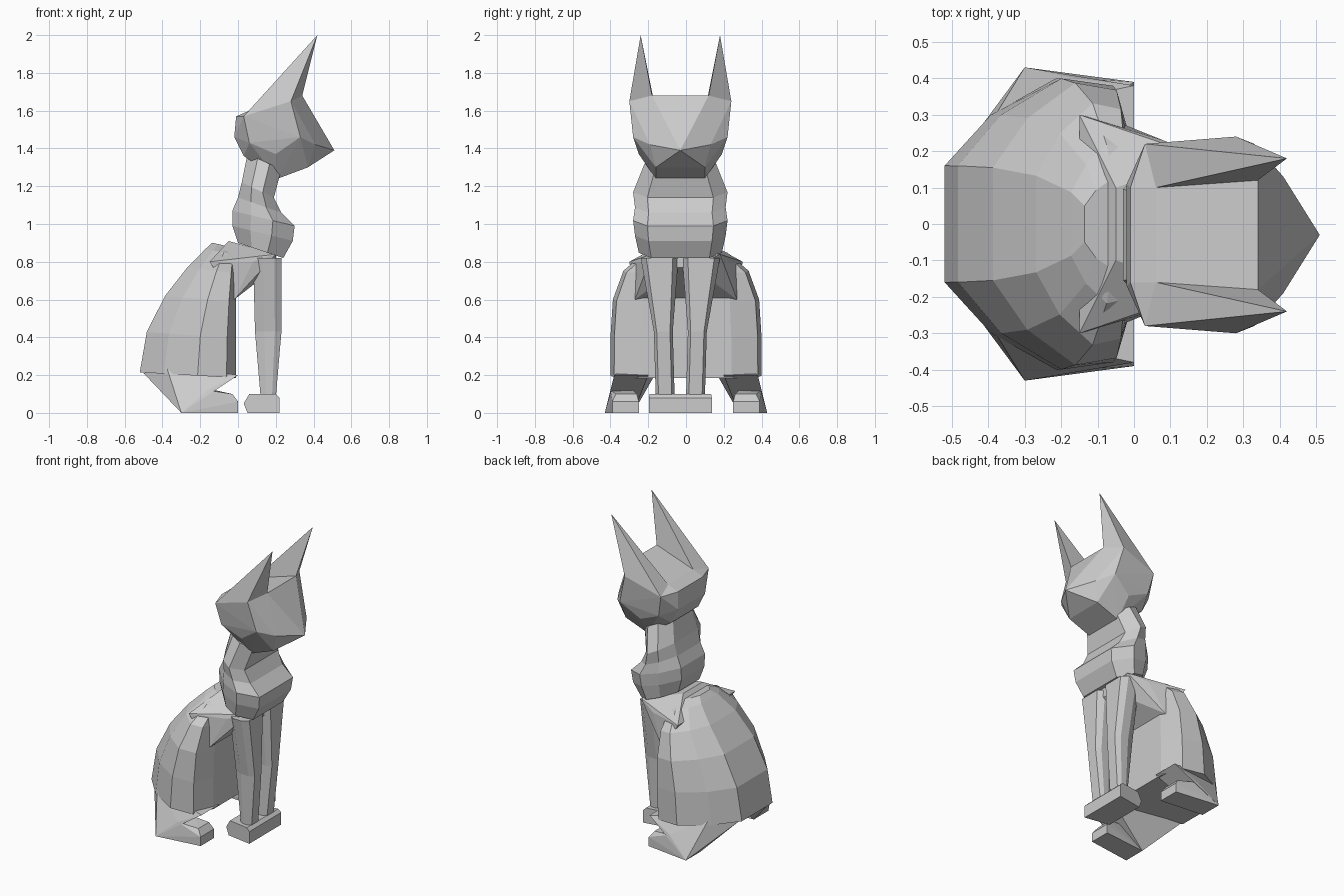
import bpy
import bmesh
from math import pi, sin, sqrt

default_cube = bpy.data.objects.get("Cube")
if default_cube:
    bpy.data.objects.remove(default_cube)

stone_grey = bpy.data.materials.new("stone grey")
stone_grey.use_nodes = True
colour = (.6, .6, .6, 1)
stone_grey.diffuse_color = colour
shader = stone_grey.node_tree.nodes["Principled BSDF"]
shader.inputs["Base Color"].default_value = colour

# The head, neck and forelegs share a middle line beside the centre
FRONT_MIDDLE = -.03


def add_object(name, bm):
    """Turn finished geometry into a flat shaded stone part."""
    bmesh.ops.recalc_face_normals(bm, faces=bm.faces[:])
    mesh = bpy.data.meshes.new(name)
    bm.to_mesh(mesh)
    bm.free()
    mesh.materials.append(stone_grey)
    part = bpy.data.objects.new(name, mesh)
    bpy.context.collection.objects.link(part)


def add_hull(name, points, middle=0, sides=(1, -1)):
    """Faceted solid wrapped around points repeated on the given sides."""
    bm = bmesh.new()
    for side in sides:
        for x, y, z in points:
            bm.verts.new((x, middle + side * y, z))
    bmesh.ops.remove_doubles(bm, verts=bm.verts[:], dist=.001)
    bmesh.ops.convex_hull(bm, input=bm.verts[:])
    unused = [vert for vert in bm.verts if not vert.link_faces]
    bmesh.ops.delete(bm, geom=unused, context="VERTS")
    add_object(name, bm)


def add_loft(name, rings, section, tilt=0):
    """Skin rings of (back, front, height, half width, middle)."""
    outline = section + [(depth, -width) for depth, width in reversed(section) if width]
    bm = bmesh.new()
    loops = []
    for back, front, height, half_width, middle in rings:
        loop = []
        for depth, width in outline:
            x = back + (front - back) * depth
            y = middle + width * half_width
            z = height + tilt * (.5 - depth)
            loop.append(bm.verts.new((x, y, z)))
        loops.append(loop)
    count = len(outline)
    for lower, upper in zip(loops, loops[1:]):
        for i in range(count):
            j = (i + 1) % count
            bm.faces.new((lower[i], lower[j], upper[j], upper[i]))
    bm.faces.new(loops[0])
    bm.faces.new(loops[-1])
    add_object(name, bm)


# Seated body: an egg that narrows and leans forward as it rises
body_rings = []
for step in range(6):
    rise = .98 * sin(step / 5 * pi / 2)
    back = .4 * rise ** 2 - .52
    half_width = .4 * sqrt(1 - rise ** 5)
    body_rings.append((back, -.01, .2 + .7 * rise, half_width, 0))
body_section = [(0, 0), (0, .4), (.25, .75), (.6, 1), (.9, .95), (1, .6), (1, 0)]
add_loft("body", body_rings, body_section, tilt=.03)

# Shoulders bridging the back and the chest
shoulder_back = (-.15, .3, .8)
shoulder_low = (-.02, .27, .6)
shoulder_front = (.08, .23, .8)
withers = (-.05, .1, .91)
chest_side = (.2, .18, .84)
chest_base = (.2, .04, .77)
belly_front = (.07, .2, .7)
add_hull("shoulders", [shoulder_back, shoulder_low, shoulder_front, withers,
                       chest_side, chest_base, belly_front])

# Chest swelling below a pinched neck
chest_profile = [
    (0, .24, .86, .22),
    (-.03, .29, .95, .24),
    (-.03, .3, 1.03, .25),
    (0, .23, 1.1, .24),
    (.02, .19, 1.18, .25),
    (.05, .23, 1.33, .19),
]
chest_rings = [ring + (FRONT_MIDDLE,) for ring in chest_profile]
chest_section = [(0, 0), (0, .5), (.3, .9), (.65, 1), (1, .7), (1, 0)]
add_loft("chest_and_neck", chest_rings, chest_section, tilt=.08)

# Head with a flat brow sloping down to a pointed nose
crown = (.06, .13, 1.6)
brow = (.34, .15, 1.68)
ear_root_back = (.03, .25, 1.57)
ear_root_front = (.28, .27, 1.65)
nape_top = (-.01, .13, 1.57)
nape_middle = (-.02, .14, 1.46)
nape_base = (.03, .14, 1.36)
cheek_back = (.06, .23, 1.43)
cheek_front = (.33, .25, 1.46)
jaw = (.2, .22, 1.37)
throat = (.21, .13, 1.24)
muzzle_side = (.41, .16, 1.42)
muzzle_base = (.37, .13, 1.3)
nose = (.51, 0, 1.39)
add_hull("head", [crown, brow, ear_root_back, ear_root_front, nape_top, nape_middle,
                  nape_base, cheek_back, cheek_front, jaw, throat, muzzle_side,
                  muzzle_base, nose], FRONT_MIDDLE)

ear_tip = (.42, .21, 2)
hip = (-.5, .16, .21)
knee = (0, .38, .2)
inner_knee = (0, .2, .2)
flank = (-.38, .3, .25)
heel = (-.3, .43, 0)
inner_heel = (-.3, .28, 0)
ankle = (-.16, .4, .12)
inner_ankle = (-.12, .28, .12)
foreleg_section = [(0, .6), (.35, 1), (.75, 1), (1, .7)]

for label, side in (("left", 1), ("right", -1)):
    # Tall ears swept forward from the back of the head
    add_hull(label + "_ear", [ear_tip, ear_root_back, ear_root_front, brow, crown],
             FRONT_MIDDLE, [side])

    # Slim forelegs widening into the shoulder
    ankle_y, elbow_y, shoulder_y = [FRONT_MIDDLE + side * y for y in (.08, .09, .11)]
    add_loft(label + "_foreleg", [
        (.12, .2, .08, .05, ankle_y),
        (.09, .23, .43, .05, elbow_y),
        (.08, .23, .82, .1, shoulder_y),
    ], foreleg_section)

    # Lower thighs narrowing down to the heels
    add_hull(label + "_lower_thigh", [hip, flank, knee, inner_knee, heel, inner_heel,
                                      ankle], sides=[side])

    # Hind paws, sloping to blunt toes
    toes = [(0, y, z) for y in (.25, .39) for z in (0, .06)]
    knuckles = [(-.03, y, .1) for y in (.26, .37)]
    add_hull(label + "_hind_paw", toes + knuckles + [heel, inner_heel, ankle, inner_ankle],
             sides=[side])

# Front paws joined in one block with chamfered edges
paw_outline = [(.05, 0), (.03, .05), (.06, .1), (.2, .1), (.22, .08), (.22, 0)]
add_hull("front_paws", [(x, .13 + x / 6, z) for x, z in paw_outline], FRONT_MIDDLE)
